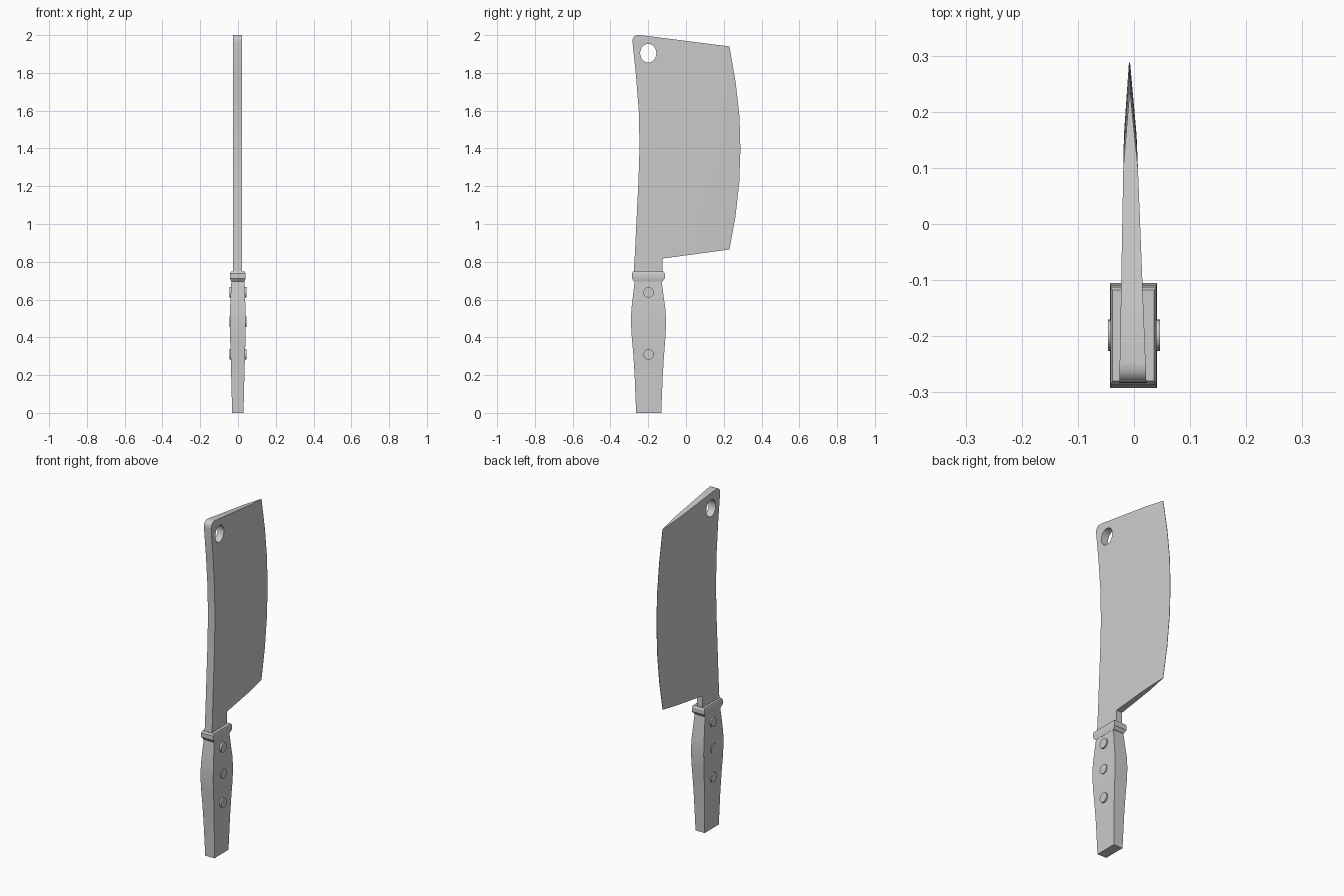
import bpy, bmesh, math
from mathutils import Matrix

if "Cube" in bpy.data.objects:
    bpy.data.objects.remove(bpy.data.objects["Cube"])


def finish(bm, name):
    bmesh.ops.recalc_face_normals(bm, faces=bm.faces)
    me = bpy.data.meshes.new(name)
    bm.to_mesh(me)
    bm.free()
    ob = bpy.data.objects.new(name, me)
    bpy.context.collection.objects.link(ob)
    return ob


def smooth(ob, angle=30):
    bpy.ops.object.select_all(action='DESELECT')
    ob.select_set(True)
    bpy.context.view_layer.objects.active = ob
    bpy.ops.object.shade_smooth_by_angle(angle=math.radians(angle))


def loft(name, sections):
    """Stack rectangular sections (z, y back, y front, half width)."""
    bm = bmesh.new()
    loops = [[bm.verts.new((sx * h - 0.001, y, z)) for sx, y in
              ((-1, y0), (1, y0), (1, y1), (-1, y1))] for z, y0, y1, h in sections]
    for a, b in zip(loops, loops[1:]):
        for i in range(4):
            j = (i + 1) % 4
            bm.faces.new((a[i], a[j], b[j], b[i]))
    bm.faces.new(loops[0])
    bm.faces.new(loops[-1])
    ob = finish(bm, name)
    smooth(ob)
    return ob


def rod(name, y, z, ry, rz, half, n):
    """Cylinder along x, optionally elliptical."""
    bm = bmesh.new()
    bmesh.ops.create_cone(bm, cap_ends=True, segments=n, radius1=1, radius2=1, depth=2)
    bm.transform(Matrix.Translation((0, y, z)) @ Matrix.Diagonal((half, ry, rz, 1))
                 @ Matrix.Rotation(math.pi / 2, 4, 'Y'))
    return finish(bm, name)


# Blade: rows of (spine y, spine z, edge y, edge z), wedge-shaped in thickness
rows = [(-.273, .797, .23, .865), (-.262, 1.02, .262, 1.04), (-.252, 1.22, .282, 1.22),
        (-.246, 1.41, .288, 1.395), (-.25, 1.6, .283, 1.57), (-.266, 1.8, .263, 1.75),
        (-.288, 2.006, .23, 1.94)]
NECK = -.124
bm = bmesh.new()


def pair(y, z, h=None):
    h = .0159 - .029 * y if h is None else h
    c = -.005 - .0105 * y
    return [bm.verts.new((c + s * h, y, z)) for s in (-1, 1)]


grid = []
for sy, sz, ey, ez in rows:
    cols = []
    for y in (sy, NECK, ey - .13, ey):
        z = sz + (ez - sz) * (y - sy) / (ey - sy)
        cols.append(pair(y, z, .001 if y == ey else None))
    grid.append(cols)
neck = [pair(-.279, .72), pair(NECK, .72)]

for a, b in zip(grid, grid[1:]):
    for i in range(3):
        for s in (0, 1):
            bm.faces.new((a[i][s], a[i + 1][s], b[i + 1][s], b[i][s]))
    for i in (0, 3):
        bm.faces.new((a[i][0], a[i][1], b[i][1], b[i][0]))
for i in range(3):
    t = grid[-1]
    bm.faces.new((*t[i], *t[i + 1][::-1]))
for i in (1, 2):
    t = grid[0]
    bm.faces.new((*t[i], *t[i + 1][::-1]))
# Neck running down into the collar
for s in (0, 1):
    bm.faces.new((neck[0][s], neck[1][s], grid[0][1][s], grid[0][0][s]))
for i in (0, 1):
    bm.faces.new((*neck[i], *grid[0][i][::-1]))
bm.faces.new((*neck[0], *neck[1][::-1]))

# Rounded top corner of the spine
corner = bm.edges.get(grid[-1][0])
bmesh.ops.bevel(bm, geom=[corner], offset=.042, segments=4, profile=.5, affect='EDGES')
blade = finish(bm, "blade")

# Hanging hole
cutter = rod("hole_cutter", -.2, 1.904, .043, .05, .2, 24)
cutter.hide_render = True
mod = blade.modifiers.new("hole", 'BOOLEAN')
mod.operation = 'DIFFERENCE'
mod.solver = 'EXACT'
mod.object = cutter
bpy.context.view_layer.objects.active = blade
bpy.ops.object.modifier_apply(modifier=mod.name)
bpy.data.objects.remove(cutter)
smooth(blade)

# Handle and collar
loft("handle", [(0, -.264, -.131, .030), (.2, -.272, -.123, .035), (.31, -.279, -.116, .038),
                (.4, -.287, -.109, .041), (.48, -.292, -.105, .042), (.55, -.289, -.109, .041),
                (.62, -.281, -.119, .038), (.7, -.271, -.129, .034)])
loft("collar", [(.695, -.274, -.126, .035), (.712, -.287, -.112, .041),
                (.738, -.287, -.112, .041), (.748, -.28, -.118, .037)])

# Rivets through the handle
for i, z in enumerate((.31, .483, .638)):
    smooth(rod(f"rivet_{i + 1}", -.198, z, .028, .028, .046, 20))
